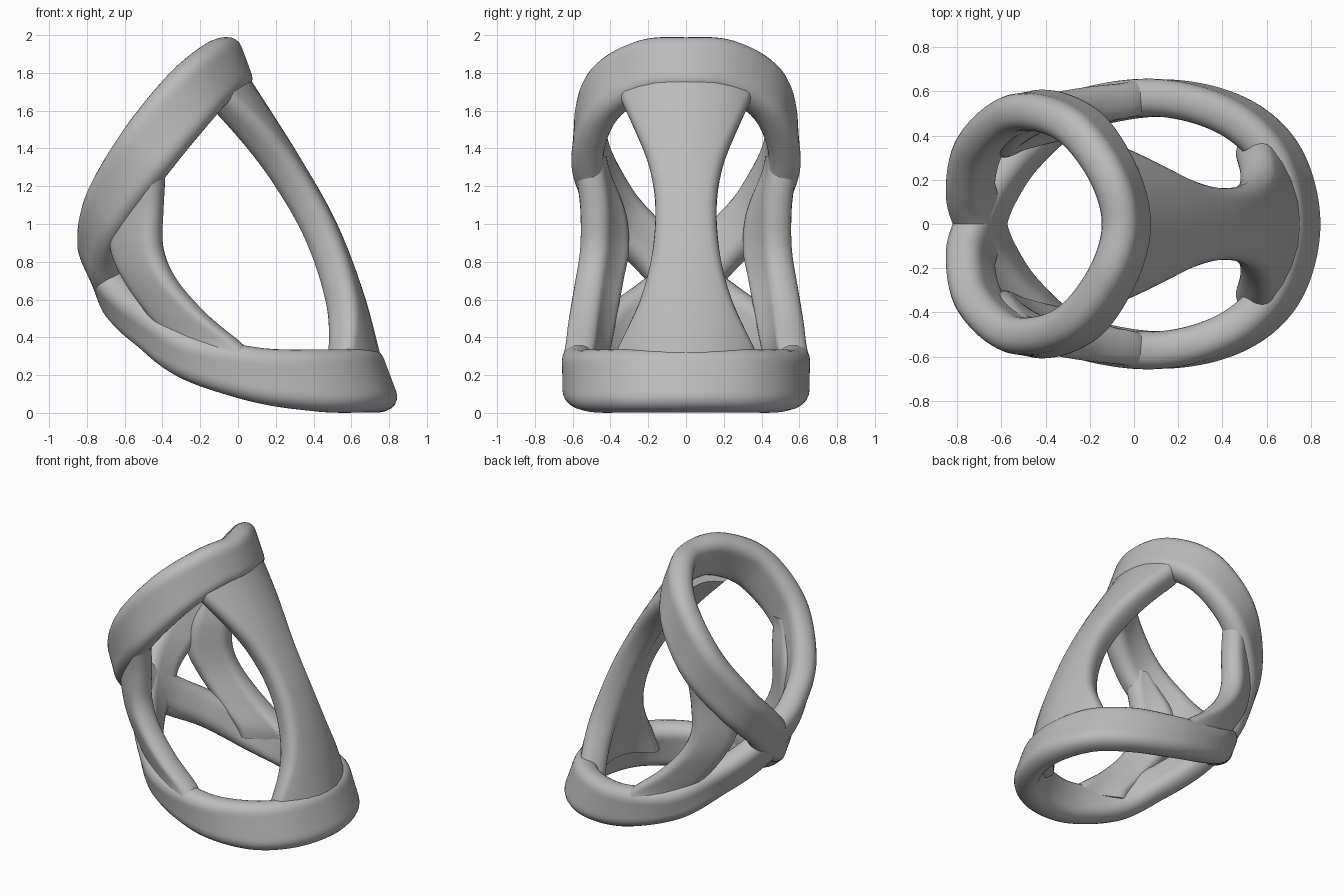
import bpy, bmesh, math
from mathutils import Vector

if "Cube" in bpy.data.objects:
    bpy.data.objects.remove(bpy.data.objects["Cube"], do_unlink=True)

grey = bpy.data.materials.new("mid_grey")
grey.use_nodes = True
grey.diffuse_color = (0.5, 0.5, 0.5, 1)
grey.node_tree.nodes["Principled BSDF"].inputs["Base Color"].default_value = (0.5, 0.5, 0.5, 1)

# Leaning axis of the tube that every band wraps around
AXIS = Vector((-0.35, 0, 0.937)).normalized()
ORIGIN = Vector((-0.05, 0, 0.65))
UP = Vector((0, 0, 1))


def spline(keys, closed, steps):
    """Catmull-Rom through (x, y, z, half width) keys."""
    n, out = len(keys), []
    keys = [Vector(k) for k in keys]
    for i in range(n if closed else n - 1):
        if closed:
            a, b, c, d = (keys[(i + j) % n] for j in (-1, 0, 1, 2))
        else:
            a, b, c, d = (keys[min(max(i + j, 0), n - 1)] for j in (-1, 0, 1, 2))
        for s in range(steps):
            t = s / steps
            out.append(0.5 * (2 * b + (c - a) * t + (2 * a - 5 * b + 4 * c - d) * t ** 2
                              + (3 * b - a - 3 * c + d) * t ** 3))
    return out if closed else out + [keys[-1]]


def section(half, thick, radius):
    """Rounded strip as (across, depth) pairs, dense enough to bend."""
    pts = []
    flat, mid = half - radius, thick - 2 * radius
    corners = ((flat, radius + mid, 0), (-flat, radius + mid, 1),
               (-flat, radius, 2), (flat, radius, 3))
    for k, (cx, cy, q) in enumerate(corners):
        for j in range(6):
            ang = (q + j / 5) * math.pi / 2
            pts.append((cx + radius * math.cos(ang), cy + radius * math.sin(ang)))
        if k in (0, 2):
            x0, y0 = pts[-1]
            pts += [(x0 * (1 - j / 4), y0) for j in range(1, 8)]
    return pts


def band(name, keys, closed=False, level=False, thick=0.17, radius=0.075, bend=50.0, steps=14):
    """Sweep a rounded strip; level keeps every section horizontal."""
    path = spline(keys, closed, steps)
    n = len(path)
    bm = bmesh.new()
    rings = []
    for i, key in enumerate(path):
        p = key.to_3d()
        before = path[i - 1] if closed or i else path[0]
        after = path[(i + 1) % n] if closed else path[min(i + 1, n - 1)]
        along = UP if level else (after - before).to_3d().normalized()
        out = p - ORIGIN
        out -= AXIS * out.dot(AXIS)
        out = (out - along * out.dot(along)).normalized()
        across = along.cross(out)
        ring = []
        for s, d in section(key[3], thick, radius):
            a = s / bend
            ring.append(bm.verts.new(p + across * (bend - d) * math.sin(a)
                                     + out * ((bend - d) * math.cos(a) - bend)))
        rings.append(ring)
    m = len(rings[0])
    for i in range(n if closed else n - 1):
        r, q = rings[i], rings[(i + 1) % n]
        for j in range(m):
            bm.faces.new((r[j], r[(j + 1) % m], q[(j + 1) % m], q[j]))
    if not closed:
        bm.faces.new(rings[0])
        bm.faces.new(rings[-1])
    bmesh.ops.recalc_face_normals(bm, faces=bm.faces)
    mesh = bpy.data.meshes.new(name)
    bm.to_mesh(mesh)
    bm.free()
    mesh.materials.append(grey)
    obj = bpy.data.objects.new(name, mesh)
    bpy.context.collection.objects.link(obj)
    bpy.ops.object.select_all(action='DESELECT')
    obj.select_set(True)
    bpy.context.view_layer.objects.active = obj
    bpy.ops.object.shade_smooth_by_angle(angle=math.radians(40))


def flip(keys):
    return [(x, -y, z, w) for x, y, z, w in keys]


# Figure-eight loop: lower ring and upper ring crossing at the -x side
low_end = (0.805, 0, 0.2, 0.17)
low = [(0.715, 0.35, 0.195, 0.17), (0.47, 0.57, 0.185, 0.165), (0.1, 0.655, 0.2, 0.145),
       (-0.3, 0.58, 0.285, 0.125), (-0.55, 0.39, 0.44, 0.125), (-0.7, 0.18, 0.56, 0.135)]
cross = (-0.77, 0, 0.67, 0.145)
high = [(-0.815, 0.2, 0.835, 0.14), (-0.735, 0.44, 1.07, 0.15), (-0.5, 0.595, 1.385, 0.165),
        (-0.225, 0.525, 1.68, 0.168), (-0.03, 0.28, 1.84, 0.158)]
high_end = (0.045, 0, 1.868, 0.152)
band("crossed_rings",
     [low_end] + low + [cross] + flip(high) + [high_end] + high[::-1] + [cross] + flip(low)[::-1],
     closed=True)

# Waisted strut joining the rings on the +x side
band("waisted_strut",
     [(0.77, 0, 0.24, 0.54), (0.67, 0, 0.62, 0.285), (0.525, 0, 1.0, 0.19),
      (0.33, 0, 1.35, 0.225), (0.07, 0, 1.76, 0.42)], thick=0.18, bend=0.55)

# Pair of side struts, their ends buried in the rings
side = [(-0.15, 0.62, 0.29, 0.24), (-0.2, 0.6, 0.37, 0.22), (-0.36, 0.565, 0.52, 0.19),
        (-0.51, 0.525, 0.7, 0.175), (-0.585, 0.495, 0.87, 0.175), (-0.575, 0.51, 1.07, 0.165),
        (-0.515, 0.57, 1.28, 0.12), (-0.48, 0.58, 1.36, 0.09)]
for label, keys in (("back", side), ("front", flip(side))):
    band(label + "_side_strut", keys, level=True, thick=0.16, bend=0.7)
